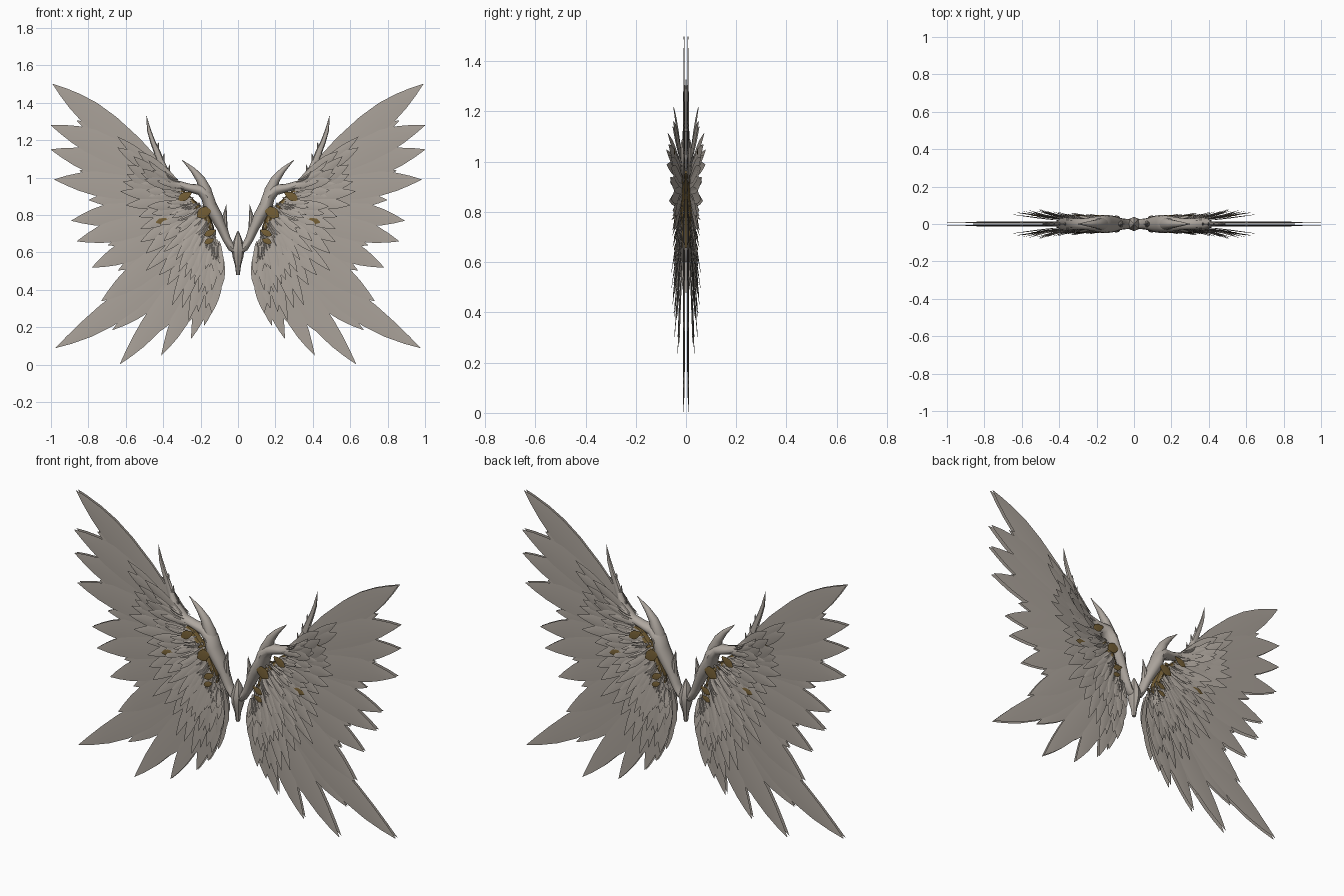
import bpy, bmesh, math, random
from mathutils import Vector

random.seed(4)
cube = bpy.data.objects.get("Cube")
if cube:
    bpy.data.objects.remove(cube)


def material(name, rgb):
    m = bpy.data.materials.new(name)
    m.use_nodes = True
    m.diffuse_color = (*rgb, 1)
    m.node_tree.nodes["Principled BSDF"].inputs["Base Color"].default_value = (*rgb, 1)
    return m


FEATHER = material("feather_grey", (0.40, 0.36, 0.32))
BONE = material("bone_grey", (0.43, 0.39, 0.35))
SKIN = material("brown_skin", (0.17, 0.11, 0.035))


def finish(bm, name, mat, mirror_x=True, mirror_y=False):
    me = bpy.data.meshes.new(name)
    bm.to_mesh(me)
    bm.free()
    me.materials.append(mat)
    ob = bpy.data.objects.new(name, me)
    bpy.context.collection.objects.link(ob)
    if mirror_x or mirror_y:
        mod = ob.modifiers.new("Mirror", "MIRROR")
        mod.use_axis = (mirror_x, mirror_y, False)
        mod.use_mirror_merge = False
    bpy.ops.object.select_all(action="DESELECT")
    ob.select_set(True)
    bpy.context.view_layer.objects.active = ob
    bpy.ops.object.shade_smooth_by_angle(angle=math.radians(40))
    return ob


def sample(points, t):
    """Point at fraction t of a polyline with evenly spaced knots."""
    f = min(max(t, 0), 1) * (len(points) - 1)
    i = min(int(f), len(points) - 2)
    return Vector(points[i]).lerp(Vector(points[i + 1]), f - i)


# Feather outline: fraction along the quill, relative half width
OUTLINE = [(0, .2), (.15, .5), (.35, .85), (.55, 1), (.7, .93), (.82, .68), (.92, .35), (1, .02)]


def feather(bm, root, tip, width, bend=0.0, y_root=0.01, y_tip=0.01, camber=0.003):
    root, tip = Vector(root), Vector(tip)
    d = tip - root
    side = Vector((d.y, -d.x)).normalized()
    mid = (root + tip) / 2 + side * bend
    rows = []
    for t, w in OUTLINE:
        c = root * (1 - t) ** 2 + mid * 2 * t * (1 - t) + tip * t * t
        tan = ((mid - root) * (1 - t) + (tip - mid) * t).normalized()
        n = Vector((tan.y, -tan.x)) * w * width / 2
        y = y_root + (y_tip - y_root) * t ** 1.3
        rows.append([bm.verts.new((c.x + n.x * s, y + camber * w * (1 - abs(s)) + .001 * s,
                                   c.y + n.y * s)) for s in (-1, 0, 1)])
    for a, b in zip(rows, rows[1:]):
        for k in (0, 1):
            bm.faces.new((a[k], a[k + 1], b[k + 1], b[k]))


def limb(bm, path, sides=10, flat=1.0):
    """Tapered tube in the xz plane; path holds x, z, radius."""
    rings = []
    for i, (x, z, r) in enumerate(path):
        a, b = path[max(i - 1, 0)], path[min(i + 1, len(path) - 1)]
        tan = Vector((b[0] - a[0], b[1] - a[1])).normalized()
        ring = []
        for k in range(sides):
            ang = math.tau * k / sides
            u = math.cos(ang) * r
            ring.append(bm.verts.new((x + tan.y * u, math.sin(ang) * r * flat, z - tan.x * u)))
        rings.append(ring)
    for a, b in zip(rings, rings[1:]):
        for k in range(sides):
            j = (k + 1) % sides
            bm.faces.new((a[k], a[j], b[j], b[k]))
    bm.faces.new(rings[0])
    bm.faces.new(rings[-1][::-1])
    bmesh.ops.recalc_face_normals(bm, faces=bm.faces)


ROOTS = [(.34, .98), (.28, .91), (.21, .85), (.17, .78), (.13, .70), (.10, .62)]

# Long flight feathers: tip x, tip z, width, bend
FLIGHT = [(.99, 1.50, .14, -.01), (1.0, 1.28, .14, -.04), (1.0, 1.15, .14, -.02),
          (.98, .99, .14, -.02), (.89, .77, .13, 0), (.86, .66, .13, 0), (.78, .52, .13, .01),
          (.73, .34, .13, .02), (.975, .09, .14, .09), (.63, .005, .12, .05),
          (.41, .05, .10, .03), (.25, .14, .08, .02), (.18, .21, .07, .01)]
bm = bmesh.new()
for i, (x, z, w, bend) in enumerate(FLIGHT):
    root = sample(ROOTS, i / (len(FLIGHT) - 1))
    feather(bm, root, (x, z), w, bend, .006 + .003 * (i % 2), .008 + .002 * (i % 2))
finish(bm, "flight_feathers", FEATHER, mirror_y=True)

# Filler feathers closing the gaps between the flight feathers
bm = bmesh.new()
for i, (a, b) in enumerate(zip(FLIGHT, FLIGHT[1:])):
    root = sample(ROOTS, (i + .5) / (len(FLIGHT) - 1))
    tip = (Vector(a[:2]) + Vector(b[:2])) / 2
    feather(bm, root, root.lerp(tip, .8), .11, (a[3] + b[3]) / 2, .004, .005)
finish(bm, "inner_flight_feathers", FEATHER, mirror_y=True)

# Covert tiers, shorter and flaring outward from the wing plane
TIPS = [(.67, 1.24), (.62, 1.06), (.63, .95), (.57, .78), (.54, .62), (.48, .45),
        (.36, .30), (.25, .22), (.15, .25), (.085, .40)]


def tier(name, count, reach, width, y_root, flare_top, flare_low, mat=FEATHER):
    bm = bmesh.new()
    for i in range(count):
        t = i / (count - 1)
        root = sample(ROOTS, t) + Vector((random.uniform(-.015, .02), random.uniform(-.02, .02)))
        tip = root.lerp(sample(TIPS, t), reach * random.uniform(.85, 1.03))
        flare = (flare_top + (flare_low - flare_top) * t) * random.uniform(.6, 1)
        feather(bm, root, tip, width * random.uniform(.8, 1.2), random.uniform(-.01, .02),
                y_root, flare, .004)
    finish(bm, name, mat, mirror_y=True)


tier("long_coverts", 22, 1.0, .065, .014, .075, .035)
tier("middle_coverts", 28, .68, .045, .02, .085, .045)
tier("short_coverts", 34, .42, .026, .025, .07, .045)
tier("tuft_feathers", 40, .24, .014, .028, .055, .045)

# Brown skin along the feather roots, with a few bare patches
bm = bmesh.new()
limb(bm, [(.36, .96, .008), (.29, .91, .018), (.23, .85, .02), (.18, .80, .028),
          (.15, .73, .022), (.13, .66, .012)], 8, 1.2)
finish(bm, "root_skin", SKIN)
bm = bmesh.new()
for x, z, dx, dz, w in [(.14, .84, .08, -.05, .06), (.25, .92, .07, -.04, .045),
                        (.12, .72, .06, -.03, .035), (.48, 1.06, .07, -.03, .035),
                        (.37, .78, .07, -.02, .03), (.13, .67, .05, -.02, .03)]:
    feather(bm, (x, z), (x + dx, z + dz), w, 0, .042, .046)
finish(bm, "skin_patches", SKIN, mirror_y=True)

# Wing arm bone from the hub up to the wrist
bm = bmesh.new()
limb(bm, [(.0, .60, .016), (.035, .625, .02), (.06, .67, .022), (.085, .73, .026),
          (.115, .79, .033), (.15, .85, .036), (.165, .90, .034), (.20, .935, .03),
          (.26, .945, .022), (.33, .965, .022), (.39, 1.03, .022), (.41, 1.09, .012)], 12, 1.35)
finish(bm, "arm_bone", BONE)

# Shoulder spike, elbow horn and wrist claw
bm = bmesh.new()
limb(bm, [(.055, .66, .014), (.075, .73, .02), (.072, .79, .013), (.062, .855, .001)], 8)
finish(bm, "shoulder_spike", BONE)
bm = bmesh.new()
limb(bm, [(.15, .86, .03), (.175, .93, .034), (.20, .99, .024), (.24, 1.04, .015),
          (.30, 1.095, .001)], 10)
finish(bm, "elbow_horn", BONE)
bm = bmesh.new()
limb(bm, [(.36, .98, .02), (.405, 1.06, .022), (.43, 1.13, .018), (.455, 1.19, .014),
          (.475, 1.25, .011), (.49, 1.33, .001)], 8, .7)
for x, z in [(.37, 1.02), (.40, 1.08), (.43, 1.14)]:
    limb(bm, [(x + .01, z - .02, .012), (x, z + .015, .008), (x - .005, z + .05, .001)], 6)
finish(bm, "wrist_claw", BONE)

# Central hub
bm = bmesh.new()
limb(bm, [(0, .48, .010), (0, .53, .016), (0, .58, .03), (0, .625, .034), (0, .67, .022),
          (0, .715, .003)], 8, 1.15)
finish(bm, "central_hub", BONE, mirror_x=False)
